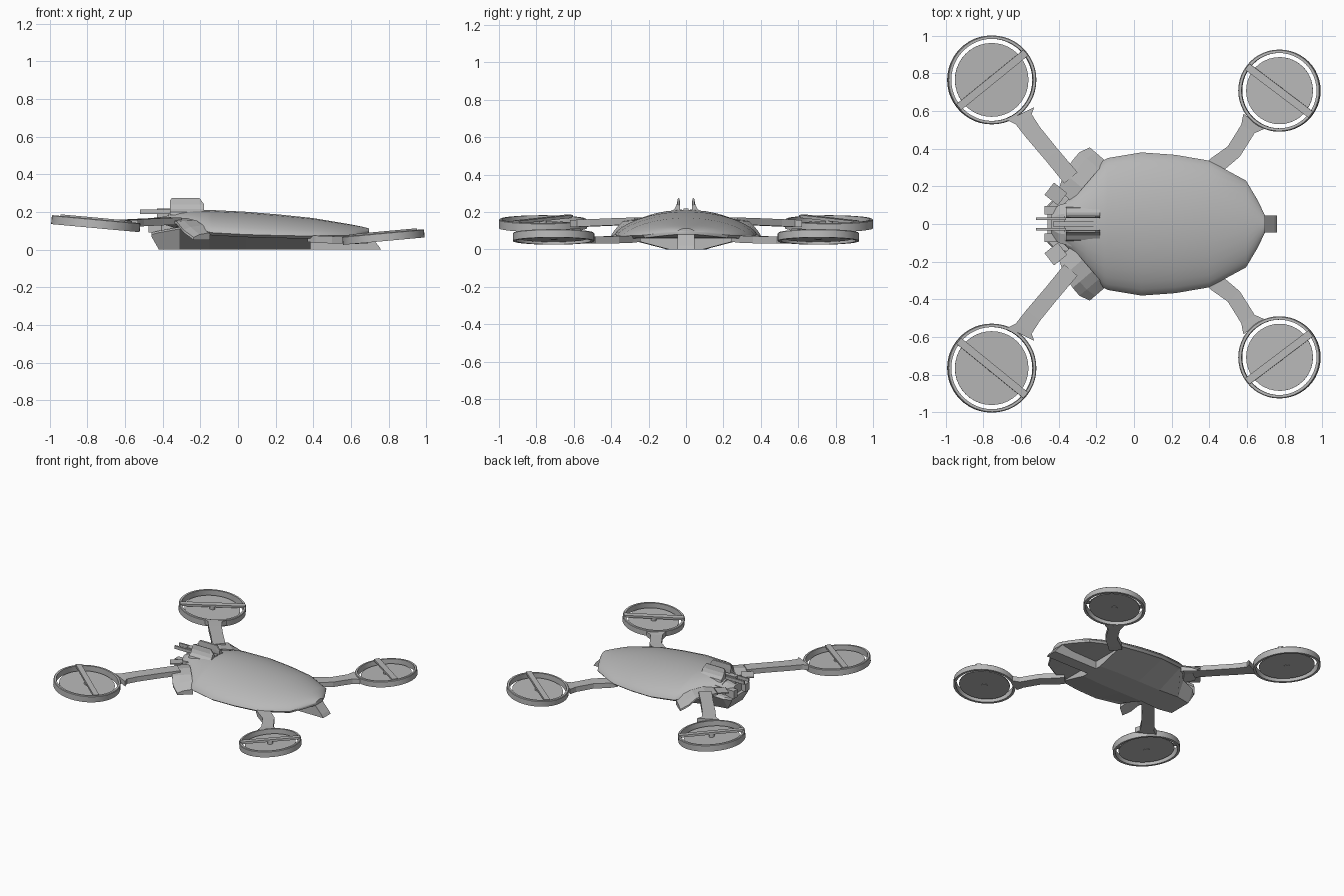
import bpy, bmesh, math
from mathutils import Vector, Matrix

if "Cube" in bpy.data.objects:
    bpy.data.objects.remove(bpy.data.objects["Cube"])

grey = bpy.data.materials.new("mid_grey")
grey.diffuse_color = (0.48, 0.48, 0.48, 1)
grey.use_nodes = True
grey.node_tree.nodes["Principled BSDF"].inputs["Base Color"].default_value = grey.diffuse_color


def finish(name, bm, smooth=None):
    bmesh.ops.recalc_face_normals(bm, faces=bm.faces)
    me = bpy.data.meshes.new(name)
    bm.to_mesh(me)
    bm.free()
    ob = bpy.data.objects.new(name, me)
    bpy.context.collection.objects.link(ob)
    me.materials.append(grey)
    if smooth:
        bpy.ops.object.select_all(action='DESELECT')
        bpy.context.view_layer.objects.active = ob
        ob.select_set(True)
        bpy.ops.object.shade_smooth_by_angle(angle=math.radians(smooth))
    return ob


def loft(name, sections, smooth=None):
    """Skin closed cross-sections and cap both ends."""
    bm = bmesh.new()
    rows = [[bm.verts.new(p) for p in s] for s in sections]
    n = len(rows[0])
    for a, b in zip(rows, rows[1:]):
        for i in range(n):
            j = (i + 1) % n
            bm.faces.new((a[i], a[j], b[j], b[i]))
    bm.faces.new(rows[0])
    bm.faces.new(rows[-1])
    return finish(name, bm, smooth)


def box(name, x0, x1, y0, y1, z0, z1):
    return loft(name, [[(x, y0, z0), (x, y1, z0), (x, y1, z1), (x, y0, z1)] for x in (x0, x1)])


# upper shell: domed sections (x, half width, edge z, crown z)
stations = [(-0.37, 0.11, 0.145, 0.195), (-0.33, 0.15, 0.135, 0.203), (-0.25, 0.245, 0.115, 0.21),
            (-0.16, 0.34, 0.095, 0.212), (-0.14, 0.35, 0.09, 0.211), (0.04, 0.38, 0.08, 0.202),
            (0.22, 0.367, 0.075, 0.187), (0.40, 0.336, 0.072, 0.168), (0.595, 0.23, 0.076, 0.135),
            (0.66, 0.12, 0.088, 0.122), (0.695, 0.045, 0.095, 0.113)]
secs = []
for x, w, e, t in stations:
    s = [(x, w * math.sin(a), e + (t - e) * max(0, math.cos(a)) ** 1.35)
         for a in [math.radians(-90 + 12 * i) for i in range(16)]]
    secs.append(s + [(x, w * 0.95, e - 0.014), (x, -w * 0.95, e - 0.014)])
loft("upper_shell", secs, 30)

# tapered belly under the shell
belly = [(-0.46, 0.10, 0.08, 0.10, 0.07), (-0.42, 0.14, 0.09, 0.09, 0.0), (-0.31, 0.17, 0.11, 0.11, 0.0),
         (-0.15, 0.33, 0.085, 0.10, 0.0), (0.04, 0.365, 0.07, 0.10, 0.0), (0.22, 0.35, 0.065, 0.10, 0.0),
         (0.385, 0.325, 0.062, 0.09, 0.0)]
loft("belly", [[(x, -w, z), (x, -b, z0), (x, b, z0), (x, w, z), (x, w * 0.9, z + 0.01), (x, -w * 0.9, z + 0.01)]
               for x, w, z, b, z0 in belly])

# nose keel with a sloping front
loft("nose_keel", [[(0.36, y, 0), (0.76, y, 0), (0.745, y, 0.022), (0.68, y, 0.095), (0.36, y, 0.09)]
                   for y in (-0.045, 0.045)])

# tail housing and its rods
loft("tail_housing", [[(x, -w, 0.08), (x, w, 0.08), (x, w, z), (x, w * 0.5, z + 0.02),
                       (x, -w * 0.5, z + 0.02), (x, -w, z)]
                      for x, w, z in ((-0.44, 0.06, 0.14), (-0.40, 0.10, 0.155), (-0.33, 0.12, 0.17))])
box("tail_spine", -0.43, -0.18, -0.014, 0.014, 0.15, 0.218)

for sy, side in ((1, "left"), (-1, "right")):
    def M(p):
        return (p[0], p[1] * sy, p[2])

    y = sorted((0.022 * sy, 0.034 * sy))
    box(side + "_tail_rod", -0.52, -0.36, y[0], y[1], 0.19, 0.214)
    y = sorted((0.05 * sy, 0.095 * sy))
    box(side + "_tail_block", -0.475, -0.40, y[0], y[1], 0.09, 0.15)

    # horn-shaped top fin
    fin = [(0.09, 0.185), (0.085, 0.20), (0.062, 0.216), (0.05, 0.24), (0.043, 0.275),
           (0.034, 0.272), (0.032, 0.235), (0.032, 0.185)]
    loft(side + "_top_fin", [[M((x, a, b if b < 0.25 else b - d)) for a, b in fin]
                             for x, d in ((-0.36, 0.012), (-0.35, 0), (-0.205, 0), (-0.18, 0.035))])

    # folded guard plate around the rear arm root
    along, out = Vector((0.65, 0.76, 0)), Vector((-0.76, 0.65, 0))
    c = Vector((-0.25, 0.235, 0))
    plate = []
    for s, z, o in ((-0.14, 0.155, 0.08), (-0.05, 0.168, 0.115), (0.03, 0.155, 0.125),
                    (0.085, 0.13, 0.125), (0.14, 0.09, 0.10)):
        q = c + along * s
        drop = 0.025 if s > 0.05 else 0.006
        pts = [(q - out * 0.012, z), (q + out * o * 0.6, z - drop * 0.4), (q + out * o, z - drop),
               (q + out * o, z - drop - 0.014), (q - out * 0.012, z - 0.04)]
        plate.append([M((p.x, p.y, h)) for p, h in pts])
    loft(side + "_rear_arm_guard", plate)

    # outer thin lip of the guard
    p0, p1 = Vector((-0.475, 0.155, 0)), Vector((-0.275, 0.415, 0))
    strip = []
    for t, z in ((0.0, 0.165), (0.25, 0.172)):
        p = p0.lerp(p1, t)
        strip.append([M((p.x + a, p.y - a * 0.8, z + h)) for a, h in
                      ((0, 0), (0.07, 0), (0.07, -0.008), (0, -0.008))])
    loft(side + "_guard_lip", strip)

    # arms and ducted rotors, rear pair then front pair
    arms = {
        "rear": ([(-0.335, 0.245, 0.046, 0.152), (-0.435, 0.365, 0.044, 0.148), (-0.535, 0.485, 0.046, 0.143),
                  (-0.585, 0.555, 0.050, 0.140), (-0.600, 0.585, 0.078, 0.138)],
                 (-0.755, 0.765, 0.138), 0.236, 5.2, 39, 0.048),
        "front": ([(0.40, 0.275, 0.045, 0.060), (0.44, 0.315, 0.046, 0.055), (0.53, 0.385, 0.042, 0.052),
                   (0.605, 0.505, 0.042, 0.050), (0.635, 0.545, 0.068, 0.052)],
                  (0.772, 0.708, 0.067), 0.218, -5.2, -37, 0.044),
    }
    for end, (path, centre, R, tilt, bar_angle, H) in arms.items():
        name = end + "_" + side
        secs = []
        for i, (x, y, w, z) in enumerate(path):
            a, b = path[max(i - 1, 0)], path[min(i + 1, len(path) - 1)]
            d = Vector((b[0] - a[0], b[1] - a[1], 0)).normalized()
            n = Vector((-d.y, d.x, 0)) * w
            h = 0.019
            secs.append([M((x + k * n.x, y + k * n.y, z + v)) for k, v in ((-1, -h), (1, -h), (1, h), (-1, h))])
        loft(name + "_arm", secs)

        place = Matrix.Translation(M(centre)) @ Matrix.Rotation(math.radians(tilt), 4, 'Y')

        # ring wall
        N = 48
        ring = bmesh.new()
        prof = [(R, -H / 2), (R, H / 2 - 0.004), (R - 0.004, H / 2), (R - 0.018, H / 2), (R - 0.018, -H / 2)]
        rows = [[ring.verts.new((r * math.cos(t), r * math.sin(t), z)) for r, z in prof]
                for t in [2 * math.pi * i / N for i in range(N)]]
        for i in range(N):
            a, b = rows[i], rows[(i + 1) % N]
            for j in range(5):
                k = (j + 1) % 5
                ring.faces.new((a[j], b[j], b[k], a[k]))
        ring.transform(place)
        finish(name + "_rotor_ring", ring, 30)

        # spinning disc with hub
        for part, r, depth, z in (("_rotor_disc", R - 0.04, 0.006, -0.008), ("_rotor_hub", 0.02, 0.04, 0.006)):
            bm = bmesh.new()
            bmesh.ops.create_cone(bm, cap_ends=True, segments=40, radius1=r, radius2=r, depth=depth,
                                  matrix=place @ Matrix.Translation((0, 0, z)))
            finish(name + part, bm, 30)

        # cross bar over the ring
        bm = bmesh.new()
        bmesh.ops.create_cube(bm, size=1, matrix=place @ Matrix.Translation((0, 0, H / 2))
                              @ Matrix.Rotation(math.radians(bar_angle * sy), 4, 'Z')
                              @ Matrix.Diagonal((2 * R - 0.012, 0.04, 0.016, 1)))
        finish(name + "_cross_bar", bm)
